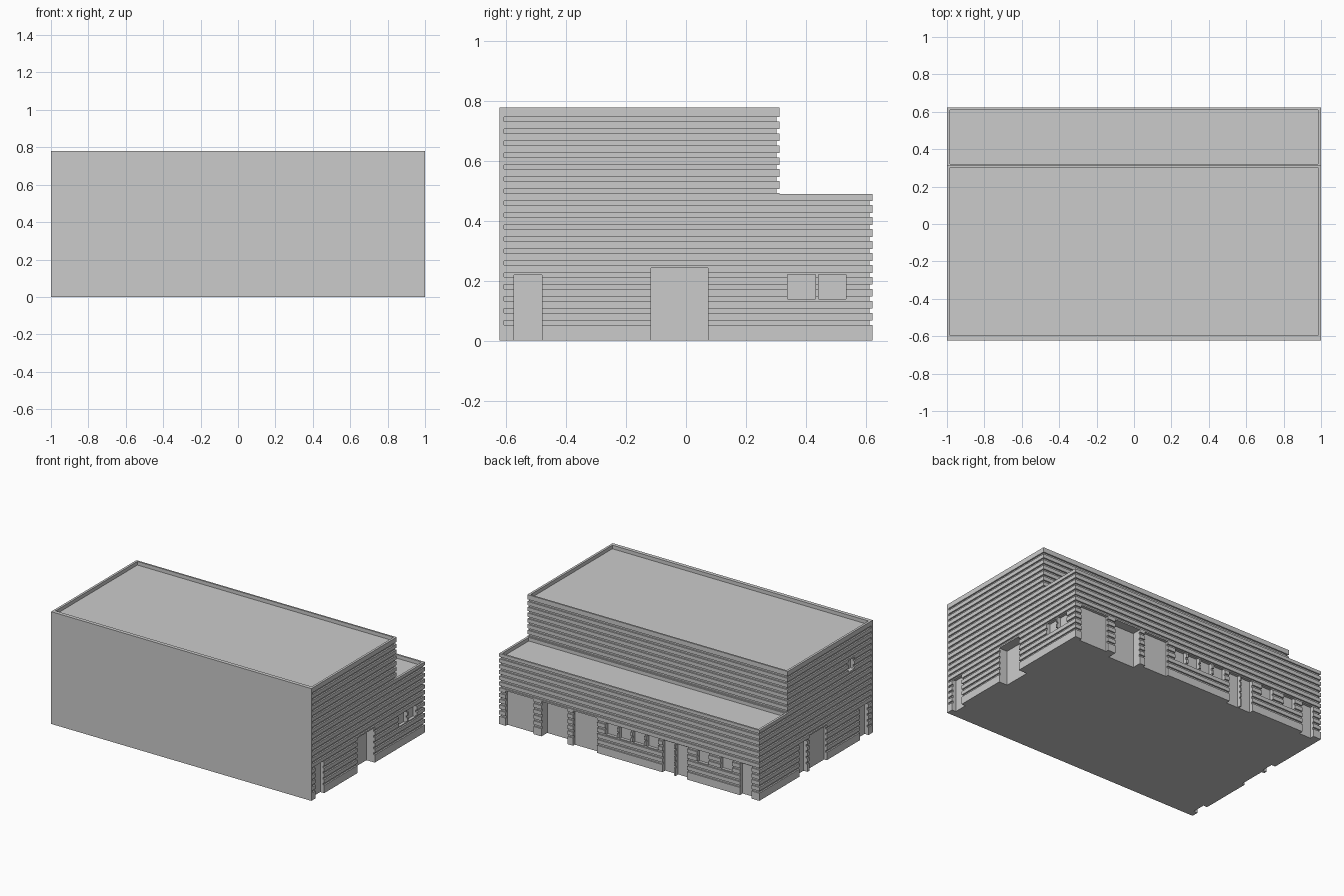
import bpy
import bmesh

cube = bpy.data.objects.get("Cube")
if cube:
    bpy.data.objects.remove(cube, do_unlink=True)

# Overall sizes
X, FRONT, BACK, STEP = 1.0, -0.623, 0.623, 0.313
TALL, LOW = 0.78, 0.49

grey = bpy.data.materials.new("light grey")
grey.use_nodes = True
grey.diffuse_color = (0.6, 0.6, 0.6, 1)
grey.node_tree.nodes["Principled BSDF"].inputs["Base Color"].default_value = grey.diffuse_color


def prism(bm, points, direction):
    """Closed solid from a flat outline pushed along a direction."""
    face = bm.faces.new([bm.verts.new(p) for p in points])
    top = bmesh.ops.extrude_face_region(bm, geom=[face])["geom"]
    verts = [v for v in top if isinstance(v, bmesh.types.BMVert)]
    bmesh.ops.translate(bm, verts=verts, vec=direction)


def box(bm, x, y, z):
    (x0, x1), (y0, y1), (z0, z1) = sorted(x), sorted(y), sorted(z)
    prism(bm, [(x0, y0, z0), (x1, y0, z0), (x1, y1, z0), (x0, y1, z0)], (0, 0, z1 - z0))


def finish(bm, name):
    bmesh.ops.recalc_face_normals(bm, faces=bm.faces)
    mesh = bpy.data.meshes.new(name)
    bm.to_mesh(mesh)
    bm.free()
    mesh.materials.append(grey)
    obj = bpy.data.objects.new(name, mesh)
    bpy.context.collection.objects.link(obj)
    return obj


# Stepped main block
bm = bmesh.new()
outline = [(FRONT, 0), (BACK, 0), (BACK, LOW), (STEP, LOW), (STEP, TALL), (FRONT, TALL)]
prism(bm, [(-X, y, z) for y, z in outline], (2 * X, 0, 0))
building = finish(bm, "building")

# Horizontal cladding grooves around both sides and the back
bm = bmesh.new()
for k in range(18):
    z = 0.053 + 0.04 * k
    back = BACK if z < LOW - 0.02 else STEP
    start, inner, out = FRONT + 0.014, X - 0.01, X + 0.1
    u_shape = [(-out, start), (-inner, start), (-inner, back - 0.01), (inner, back - 0.01),
               (inner, start), (out, start), (out, back + 0.1), (-out, back + 0.1)]
    prism(bm, [(x, y, z) for x, y in u_shape], (0, 0, 0.014))
grooves = finish(bm, "groove_cutter")

# Sunken roofs behind the parapets
bm = bmesh.new()
box(bm, (-0.984, 0.984), (-0.597, 0.301), (TALL - 0.025, TALL + 0.1))
box(bm, (-0.984, 0.984), (0.321, 0.61), (LOW - 0.025, LOW + 0.02))
roofs = finish(bm, "roof_cutter")

# Recessed doors and windows
DOOR, GATE, WINDOW = (-0.1, 0.22), (-0.1, 0.243), (0.14, 0.222)
SHALLOW, MIDDLE, DEEP = 0.02, 0.03, 0.064
bm = bmesh.new()


def back_opening(x0, x1, z, depth):
    box(bm, (x0, x1), (BACK - depth, BACK + 0.05), z)


def side_opening(side, y0, y1, z, depth):
    box(bm, (side * (X - depth), side * (X + 0.05)), (y0, y1), z)


# Back: gates, entrance, doors, windows
back_opening(0.735, 0.95, GATE, SHALLOW)
back_opening(0.475, 0.675, GATE, DEEP)
back_opening(0.247, 0.432, GATE, SHALLOW)
for x in (-0.345, -0.445, -0.94):
    back_opening(x, x + 0.09, DOOR, MIDDLE)
for x in [0.095 - 0.105 * i for i in range(4)] + [-0.61, -0.79]:
    back_opening(x, x + 0.09, WINDOW, MIDDLE)

# Right side: door, entrance, window pair
side_opening(1, -0.575, -0.482, DOOR, MIDDLE)
side_opening(1, -0.117, 0.073, GATE, DEEP)
for y in (0.34, 0.443):
    side_opening(1, y, y + 0.092, WINDOW, MIDDLE)

# Left side: two doors, gate, small high window
side_opening(-1, -0.575, -0.482, DOOR, MIDDLE)
side_opening(-1, 0.095, 0.18, DOOR, MIDDLE)
side_opening(-1, -0.117, 0.073, GATE, SHALLOW)
side_opening(-1, -0.42, -0.355, (0.52, 0.6), MIDDLE)
openings = finish(bm, "opening_cutter")

# Carve everything and drop the cutters
cutters = (grooves, roofs, openings)
for cutter in cutters:
    cutter.hide_render = True
    mod = building.modifiers.new(cutter.name, "BOOLEAN")
    mod.operation = "DIFFERENCE"
    mod.solver = "EXACT"
    mod.object = cutter
graph = bpy.context.evaluated_depsgraph_get()
carved = bpy.data.meshes.new_from_object(building.evaluated_get(graph))
building.modifiers.clear()
building.data = carved
for cutter in cutters:
    bpy.data.objects.remove(cutter, do_unlink=True)
